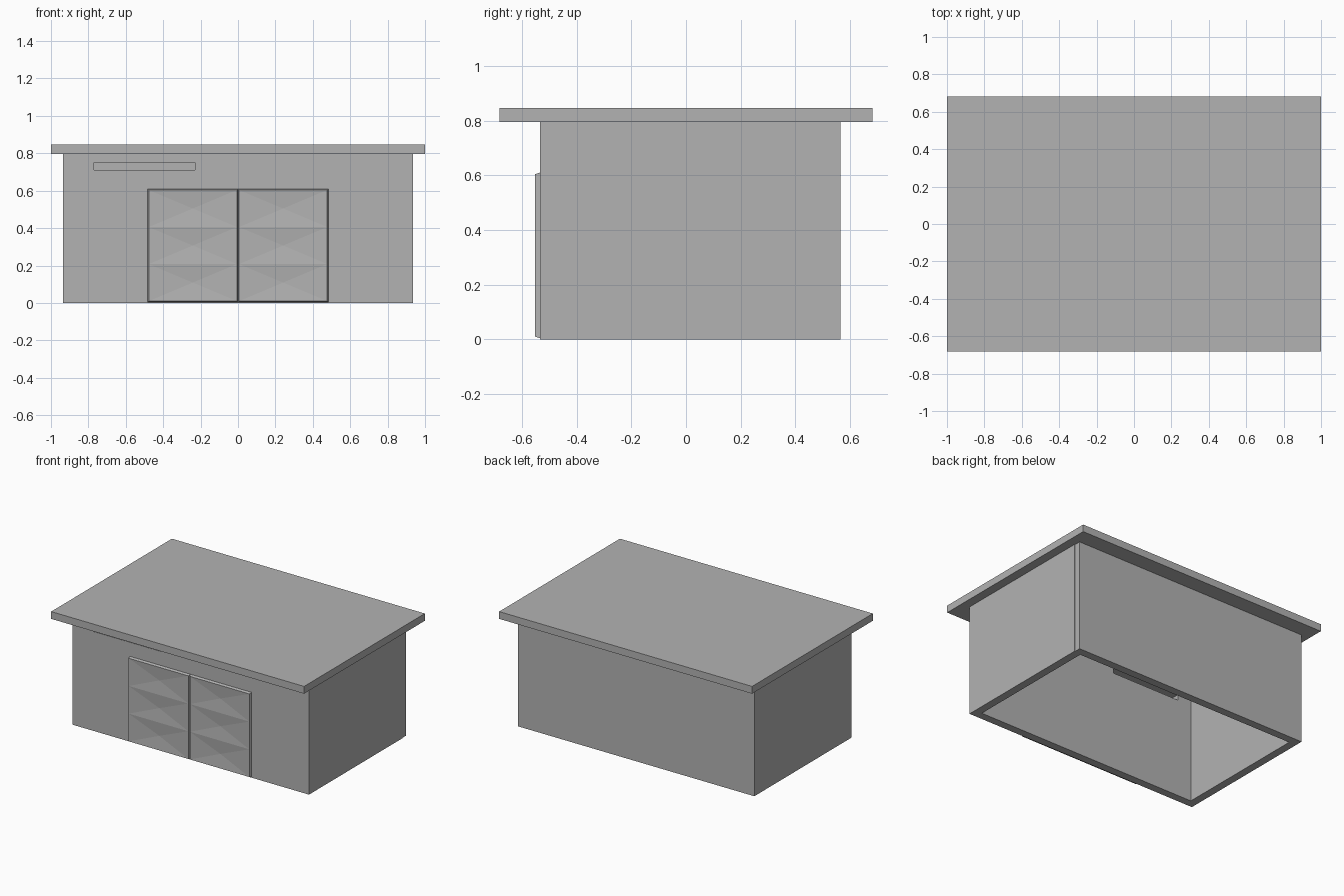
import bpy
import bmesh
from mathutils import Vector

old = bpy.data.objects.get("Cube")
if old:
    bpy.data.objects.remove(old, do_unlink=True)

# Single plain grey for the whole building
GREY = (0.45, 0.45, 0.45, 1.0)
grey = bpy.data.materials.new("plain_grey")
grey.use_nodes = True
grey.diffuse_color = GREY
grey.node_tree.nodes["Principled BSDF"].inputs["Base Color"].default_value = GREY


def add_object(name, bm):
    bmesh.ops.recalc_face_normals(bm, faces=bm.faces)
    mesh = bpy.data.meshes.new(name)
    bm.to_mesh(mesh)
    bm.free()
    mesh.materials.append(grey)
    obj = bpy.data.objects.new(name, mesh)
    bpy.context.collection.objects.link(obj)
    return obj


def box(name, low, high):
    low, high = Vector(low), Vector(high)
    bm = bmesh.new()
    bmesh.ops.create_cube(bm, size=1)
    bmesh.ops.scale(bm, vec=high - low, verts=bm.verts)
    bmesh.ops.translate(bm, vec=(low + high) / 2, verts=bm.verts)
    return add_object(name, bm)


def cut(target, low, high):
    cutter = box("cutter", low, high)
    cutter.hide_render = True
    mod = target.modifiers.new("cut", "BOOLEAN")
    mod.operation = "DIFFERENCE"
    mod.solver = "EXACT"
    mod.object = cutter
    bpy.context.view_layer.objects.active = target
    bpy.ops.object.modifier_apply(modifier=mod.name)
    bpy.data.objects.remove(cutter, do_unlink=True)


# Hollow walls, open at the bottom
HALF_W, FRONT, BACK, EAVES, THICK = 0.936, -0.535, 0.565, 0.795, 0.057
walls = box("walls", (-HALF_W, FRONT, 0), (HALF_W, BACK, EAVES))
cut(walls, (-HALF_W + THICK, FRONT + THICK, -0.1),
    (HALF_W - THICK, BACK - THICK, EAVES - 0.002))

# Narrow ventilation slot through the front wall
cut(walls, (-0.77, FRONT - 0.1, 0.71), (-0.23, FRONT + 0.1, 0.75))

# Shallow step at the back end of one side wall
cut(walls, (HALF_W - 0.004, 0.52, -0.1), (HALF_W + 0.1, BACK + 0.1, EAVES + 0.1))

# Flat overhanging roof slab
box("roof", (-1, -0.682, EAVES), (1, 0.682, 0.847))


# Door leaf: tapered edges, stacked panels each dished towards its centre
def door_leaf(name, x0, x1, z0, z1, rows=3):
    face_y, taper, dish = -0.553, 0.006, 0.009
    bm = bmesh.new()
    rim = [bm.verts.new((x, FRONT, z))
           for x, z in ((x0, z0), (x1, z0), (x1, z1), (x0, z1))]
    a, b, low, high = x0 + taper, x1 - taper, z0 + taper, z1 - taper
    step = (high - low) / rows
    left = [bm.verts.new((a, face_y, low + i * step)) for i in range(rows + 1)]
    right = [bm.verts.new((b, face_y, low + i * step)) for i in range(rows + 1)]
    for i in range(rows):
        centre = bm.verts.new(((a + b) / 2, face_y + dish, low + (i + 0.5) * step))
        loop = [left[i], right[i], right[i + 1], left[i + 1]]
        for j in range(4):
            bm.faces.new((loop[j - 1], loop[j], centre))
    bm.faces.new((rim[0], rim[1], right[0], left[0]))
    bm.faces.new((rim[2], rim[3], left[-1], right[-1]))
    bm.faces.new([rim[1], rim[2]] + right[::-1])
    bm.faces.new([rim[3], rim[0]] + left)
    bm.faces.new(rim[::-1])
    return add_object(name, bm)


door_leaf("left_door", 0.0, 0.483, 0.004, 0.61)
door_leaf("right_door", -0.483, 0.0, 0.004, 0.61)
